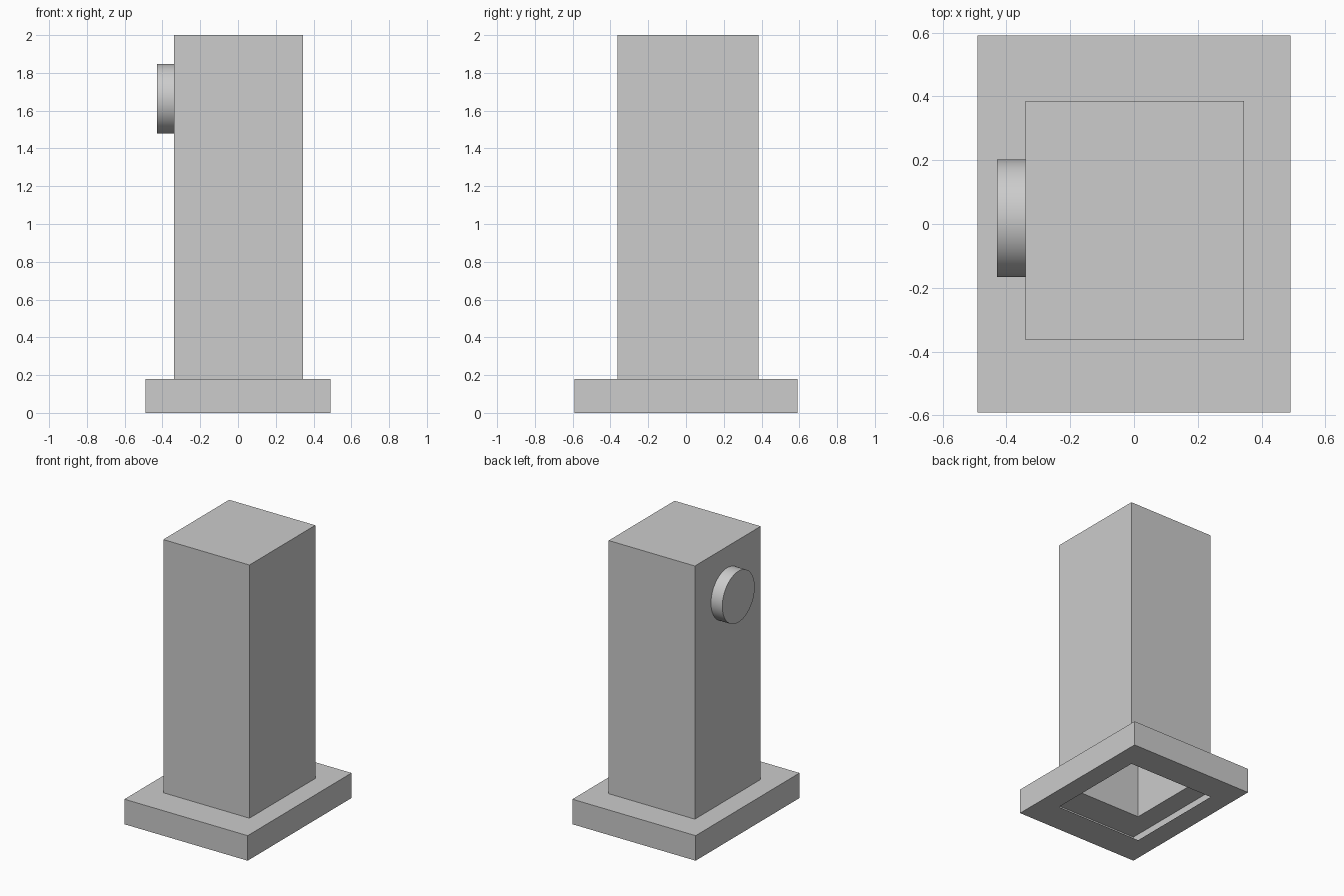
import bpy, bmesh, math

cube = bpy.data.objects.get("Cube")
if cube:
    bpy.data.objects.remove(cube, do_unlink=True)

# Single flat colour
grey = bpy.data.materials.new("light_grey")
grey.use_nodes = True
colour = (0.604, 0.604, 0.604, 1)
grey.diffuse_color = colour
grey.node_tree.nodes["Principled BSDF"].inputs["Base Color"].default_value = colour


def rect(x0, x1, y0, y1, z):
    return [(x0, y0, z), (x1, y0, z), (x1, y1, z), (x0, y1, z)]


def disc_loop(x, y, z, radius, sides=64):
    """Circle in the side plane, wound to face -x."""
    steps = [-2 * math.pi * i / sides for i in range(sides)]
    return [(x, y + radius * math.cos(a), z + radius * math.sin(a)) for a in steps]


def shell(name, loops, cap=False):
    """Skin a chain of matching loops, optionally closing the last one."""
    bm = bmesh.new()
    rings = [[bm.verts.new(p) for p in loop] for loop in loops]
    for a, b in zip(rings, rings[1:]):
        for i in range(len(a)):
            j = (i + 1) % len(a)
            bm.faces.new((a[i], a[j], b[j], b[i]))
    if cap:
        bm.faces.new(rings[-1])
    mesh = bpy.data.meshes.new(name)
    bm.to_mesh(mesh)
    bm.free()
    mesh.materials.append(grey)
    obj = bpy.data.objects.new(name, mesh)
    bpy.context.collection.objects.link(obj)
    return obj


plate = (-0.49, 0.49, -0.59, 0.59)
tower = (-0.34, 0.345, -0.363, 0.385)
plate_top = 0.18

# Hollow base plate with an opening above and below
shell("base_plate", [rect(*tower, 0), rect(*plate, 0),
                     rect(*plate, plate_top), rect(*tower, plate_top)])

# Hollow column, open at the bottom
shell("column", [rect(*tower, plate_top), rect(*tower, 2)], cap=True)

# Round knob on the side
knob = shell("side_knob", [disc_loop(x, 0.018, 1.663, 0.184) for x in (-0.34, -0.43)], cap=True)
bpy.ops.object.select_all(action='DESELECT')
knob.select_set(True)
bpy.context.view_layer.objects.active = knob
bpy.ops.object.shade_smooth_by_angle(angle=math.radians(30))
